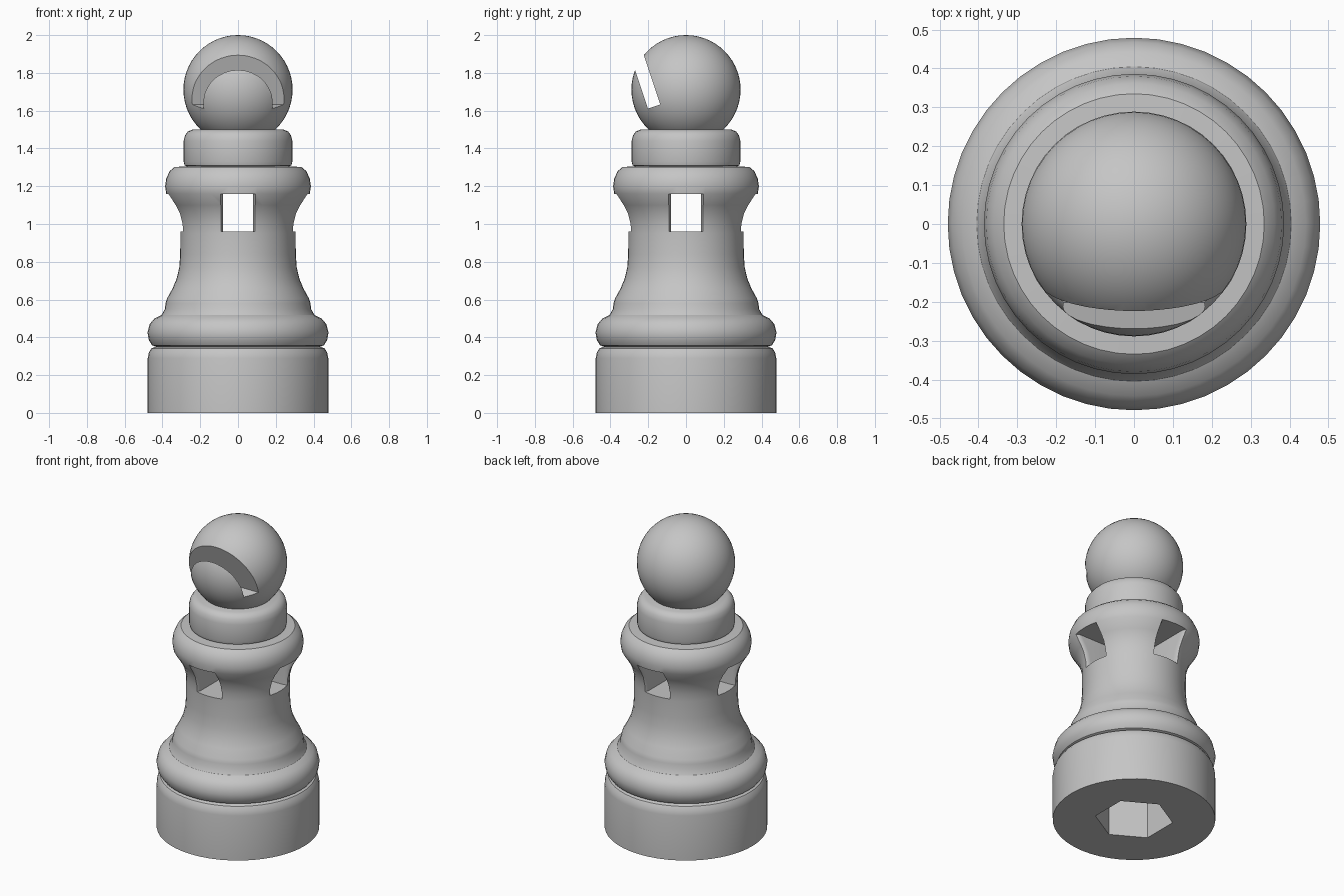
import bpy, bmesh, math
from mathutils import Matrix, Vector

cube = bpy.data.objects.get("Cube")
if cube:
    bpy.data.objects.remove(cube, do_unlink=True)

SIDES = 48
GREY = (0.56, 0.56, 0.56, 1)
mat = bpy.data.materials.new("plain grey")
mat.use_nodes = True
mat.diffuse_color = GREY
mat.node_tree.nodes["Principled BSDF"].inputs["Base Color"].default_value = GREY


def add_object(name, bm):
    bmesh.ops.recalc_face_normals(bm, faces=bm.faces)
    mesh = bpy.data.meshes.new(name)
    bm.to_mesh(mesh)
    bm.free()
    obj = bpy.data.objects.new(name, mesh)
    bpy.context.collection.objects.link(obj)
    mesh.materials.append(mat)
    return obj


def loft(name, rings):
    """Closed solid through rings of equal point count."""
    bm = bmesh.new()
    loops = [[bm.verts.new(p) for p in ring] for ring in rings]
    n = len(loops[0])
    for a, b in zip(loops, loops[1:]):
        for i in range(n):
            j = (i + 1) % n
            bm.faces.new((a[i], a[j], b[j], b[i]))
    bm.faces.new(loops[0])
    bm.faces.new(loops[-1])
    return add_object(name, bm)


def circle(r, z, n=SIDES, start=0.0):
    return [(r * math.cos(start + math.tau * i / n),
             r * math.sin(start + math.tau * i / n), z) for i in range(n)]


def finish(obj, cutters, angle=32):
    bpy.ops.object.select_all(action="DESELECT")
    obj.select_set(True)
    bpy.context.view_layer.objects.active = obj
    for c in cutters:
        mod = obj.modifiers.new("cut", "BOOLEAN")
        mod.operation, mod.solver, mod.object = "DIFFERENCE", "EXACT", c
        bpy.ops.object.modifier_apply(modifier=mod.name)
    for c in cutters:
        bpy.data.objects.remove(c, do_unlink=True)
    bpy.ops.object.shade_smooth_by_angle(angle=math.radians(angle))


# Turned parts: radius, height
base_profile = [(.478, 0), (.478, .29), (.472, .32), (.458, .342), (.435, .35)]
neck = [(.305, .95), (.307, 1.0), (.322, 1.06), (.342, 1.1), (.38, 1.16)]
body_profile = [(.435, .35), (.455, .358), (.472, .385), (.479, .425), (.468, .47),
                (.442, .5), (.405, .518), (.387, .55), (.384, .58), (.376, .605),
                (.346, .66), (.325, .71), (.311, .77), (.306, .84)] + neck + [
                (.386, 1.2), (.38, 1.24), (.362, 1.28), (.335, 1.302), (.27, 1.305)]
collar_profile = [(.27, 1.305), (.283, 1.311), (.288, 1.33), (.288, 1.44),
                  (.28, 1.47), (.265, 1.49), (.24, 1.5)]
profile = base_profile + body_profile[1:] + collar_profile[1:]
body = loft("turned_body", [circle(r, z) for r, z in profile])


# Window cutter: straight slot with edges rounded where it meets the neck
def window_ring(r, z):
    side = [(0.0, .08)]
    for k in range(6):
        a = math.pi / 2 * k / 5
        side.append((r - .045 + .045 * math.sin(a), .08 + .035 * (1 - math.cos(a))))
    side.append((.6, .115))
    return [(x, y, z) for x, y in side] + [(x, -y, z) for x, y in reversed(side)]


cutters = []
for k in range(4):
    stations = [(.305, .96)] + neck[1:]
    c = loft("window_cutter", [window_ring(r, z) for r, z in stations])
    # overlap the four slots at the middle
    for v in c.data.vertices:
        if v.co.x < .01:
            v.co.x = -.05
    c.data.transform(Matrix.Rotation(k * math.pi / 2, 4, "Z"))
    cutters.append(c)

# Hexagonal socket underneath
cutters.append(loft("socket_cutter", [circle(.23, z, 6, math.radians(30)) for z in (-.1, .4)]))
finish(body, cutters)

# Ball head with a slanted slot
bm = bmesh.new()
bmesh.ops.create_uvsphere(bm, u_segments=SIDES, v_segments=28, radius=.289,
                          matrix=Matrix.Translation((0, 0, 1.711)))
head = add_object("ball_head", bm)
bm = bmesh.new()
tilt = Matrix.Rotation(math.radians(18.4), 4, "X")
bmesh.ops.create_cube(bm, size=1, matrix=Matrix.Translation(Vector((0, -.169, 1.622)))
                      @ tilt @ Matrix.Translation((0, 0, .3))
                      @ Matrix.Diagonal((1, .068, .6, 1)))
finish(head, [add_object("slot_cutter", bm)])
